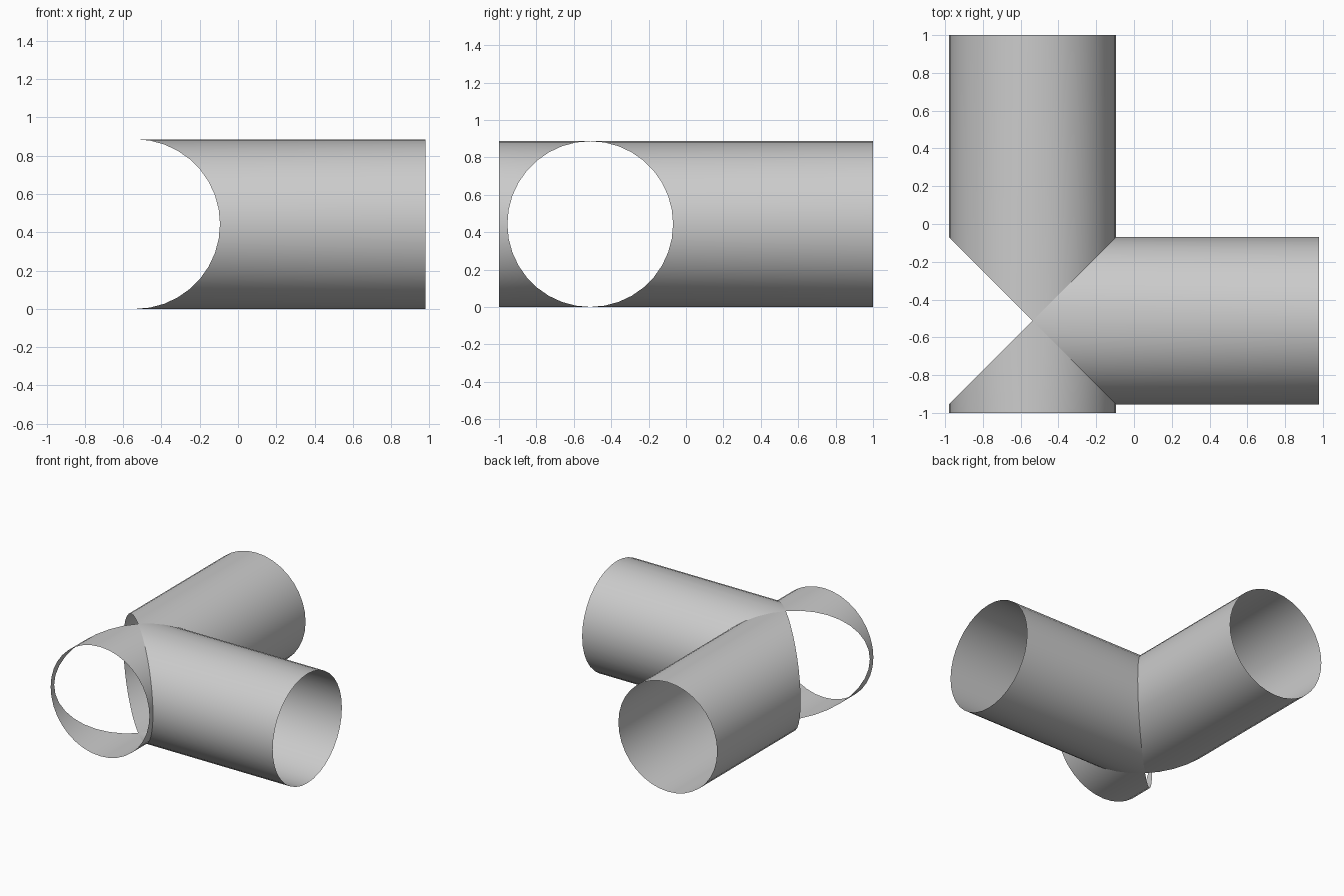
import bpy
import bmesh
from math import cos, sin, tau
from mathutils import Vector

if "Cube" in bpy.data.objects:
    bpy.data.objects.remove(bpy.data.objects["Cube"], do_unlink=True)

RADIUS = 0.443
SIDES = 36
JOINT = Vector((-0.537, -0.512, RADIUS))
UP = Vector((0, 0, 1))

grey = bpy.data.materials.new("pipe grey")
grey.use_nodes = True
colour = (0.6, 0.6, 0.6, 1)
grey.diffuse_color = colour
grey.node_tree.nodes["Principled BSDF"].inputs["Base Color"].default_value = colour


def mitred_pipe(name, direction, length):
    """Open thin pipe from the joint, its inner end cut to a double mitre."""
    axis = Vector(direction)
    side = UP.cross(axis)
    bm = bmesh.new()
    inner, outer = [], []
    for i in range(SIDES):
        a = tau * i / SIDES
        across = RADIUS * cos(a)
        rim = JOINT + side * across + UP * RADIUS * sin(a)
        inner.append(bm.verts.new(rim + axis * abs(across)))
        outer.append(bm.verts.new(rim + axis * length))
    for i in range(SIDES):
        j = (i + 1) % SIDES
        face = bm.faces.new((inner[i], inner[j], outer[j], outer[i]))
        face.smooth = True
    mesh = bpy.data.meshes.new(name)
    bm.to_mesh(mesh)
    bm.free()
    mesh.materials.append(grey)
    bpy.context.collection.objects.link(bpy.data.objects.new(name, mesh))


# Long back branch, long side branch and short front collar
mitred_pipe("back_pipe", (0, 1, 0), 1 - JOINT.y)
mitred_pipe("left_pipe", (1, 0, 0), 0.98 - JOINT.x)
mitred_pipe("front_collar", (0, -1, 0), 1 + JOINT.y)
